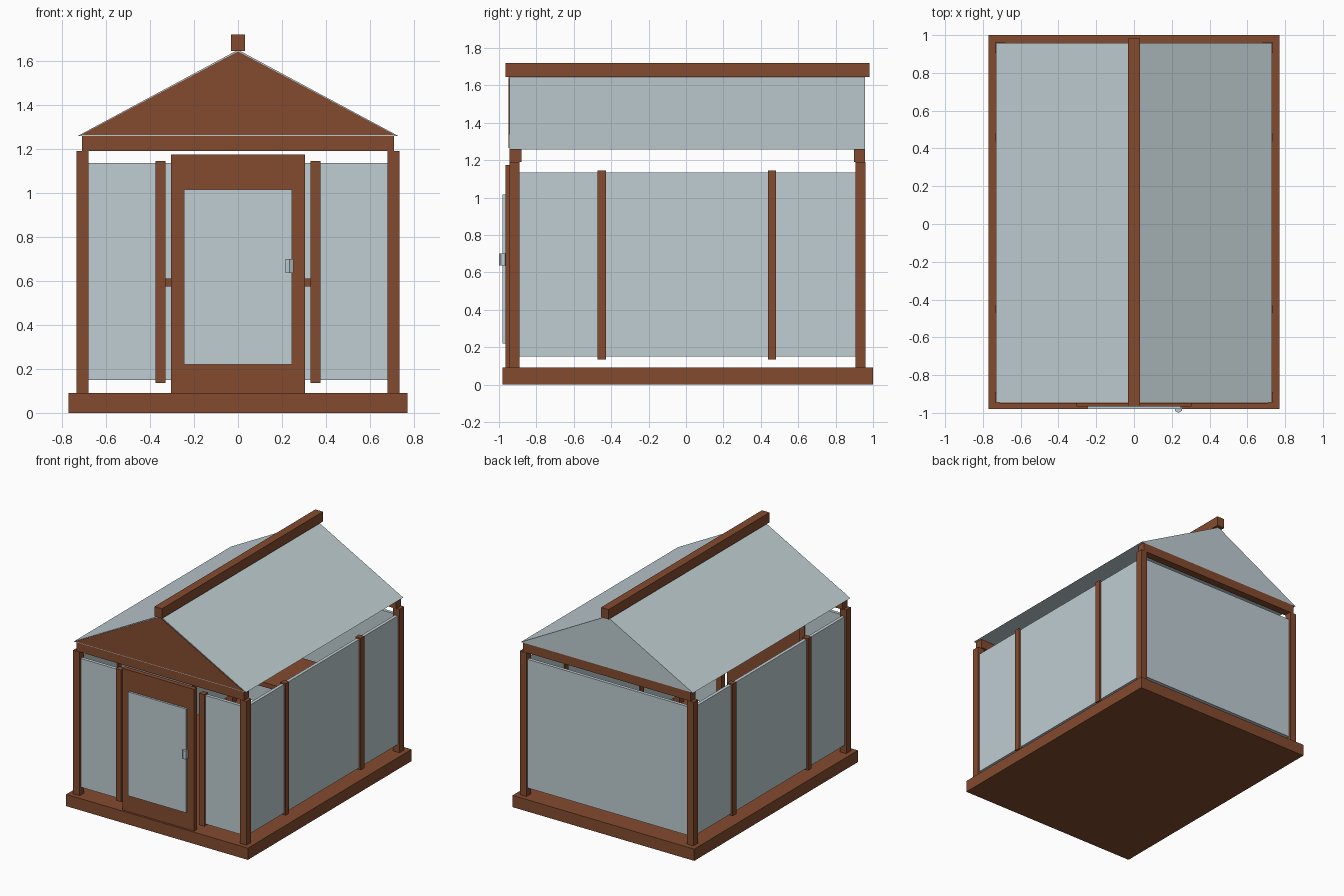
import bpy
import bmesh
import math

default_cube = bpy.data.objects.get("Cube")
if default_cube:
    bpy.data.objects.remove(default_cube, do_unlink=True)


def material(name, colour):
    mat = bpy.data.materials.new(name)
    mat.use_nodes = True
    mat.diffuse_color = colour
    mat.node_tree.nodes["Principled BSDF"].inputs["Base Color"].default_value = colour
    return mat


WOOD = material("reddish_brown_wood", (0.23, 0.07, 0.028, 1))
GLASS = material("pale_blue_glass", (0.52, 0.61, 0.645, 1))


def finish(name, bm, mat):
    bmesh.ops.recalc_face_normals(bm, faces=bm.faces)
    mesh = bpy.data.meshes.new(name)
    bm.to_mesh(mesh)
    bm.free()
    mesh.materials.append(mat)
    obj = bpy.data.objects.new(name, mesh)
    bpy.context.collection.objects.link(obj)
    return obj


def box(name, mat, xs, ys, zs):
    """Box between the given limits on each axis."""
    bm = bmesh.new()
    bmesh.ops.create_cube(bm, size=1)
    for v in bm.verts:
        for axis, (low, high) in enumerate((xs, ys, zs)):
            v.co[axis] = low if v.co[axis] < 0 else high
    return finish(name, bm, mat)


def gable_prism(name, mat, half_width, ys, eave, peak):
    """Triangle profile in x and z, extruded along y."""
    bm = bmesh.new()
    profile = ((-half_width, eave), (half_width, eave), (0, peak))
    face = bm.faces.new([bm.verts.new((x, ys[0], z)) for x, z in profile])
    result = bmesh.ops.extrude_face_region(bm, geom=[face])
    for item in result["geom"]:
        if isinstance(item, bmesh.types.BMVert):
            item.co.y = ys[1]
    return finish(name, bm, mat)


def sided(side, low, high):
    """Limits mirrored to the chosen side of x."""
    return tuple(sorted((side * low, side * high)))


PANE_Z = (0.15, 1.135)
STUD_Z = (0.135, 1.145)
FRONT_Y = (-0.945, -0.89)
BACK_Y = (0.905, 0.96)

# Base slab
box("base", WOOD, (-0.77, 0.77), (-0.98, 1.0), (0, 0.09))

# Corner posts, side walls and front wall halves
for side, label in ((1, "left"), (-1, "right")):
    for end, ys in (("front", FRONT_Y), ("back", BACK_Y)):
        box(f"{label}_{end}_post", WOOD, sided(side, 0.68, 0.735), ys, (0.09, 1.19))
    box(f"{label}_wall_pane", GLASS, sided(side, 0.695, 0.72), (-0.89, 0.905), PANE_Z)
    for end, y in (("front", -0.45), ("back", 0.46)):
        box(f"{label}_{end}_wall_stud", WOOD, sided(side, 0.688, 0.733),
            (y - 0.022, y + 0.022), STUD_Z)
    box(f"{label}_front_pane", GLASS, sided(side, 0.36, 0.68), (-0.93, -0.905), PANE_Z)
    box(f"{label}_front_stud", WOOD, sided(side, 0.33, 0.375), (-0.943, -0.898), STUD_Z)

# Back wall
box("back_pane", GLASS, (-0.68, 0.68), (0.92, 0.945), PANE_Z)

# Tie beams across the ends
box("front_beam", WOOD, (-0.71, 0.71), (-0.943, -0.88), (1.19, 1.259))
box("back_beam", WOOD, (-0.71, 0.71), (0.898, 0.957), (1.19, 1.259))

# Door with glazing and handle
box("door", WOOD, (-0.305, 0.305), (-0.965, -0.93), (0.09, 1.175))
box("door_pane", GLASS, (-0.245, 0.245), (-0.98, -0.964), (0.22, 1.015))
bm = bmesh.new()
bmesh.ops.create_cone(bm, cap_ends=True, segments=6, radius1=0.021, radius2=0.021, depth=0.065)
handle = finish("door_handle", bm, GLASS)
handle.location = (0.235, -0.979, 0.668)
handle.rotation_euler.z = math.radians(0)

# Shelf at the back of the interior
box("shelf", WOOD, (-0.5, 0.5), (0.4, 0.88), (0.575, 0.61))

# Glazed roof, wooden front gable and ridge
gable_prism("roof", GLASS, 0.73, (-0.945, 0.957), 1.258, 1.65)
gable_prism("front_gable", WOOD, 0.712, (-0.95, -0.944), 1.264, 1.643)
box("ridge_beam", WOOD, (-0.032, 0.032), (-0.965, 0.982), (1.645, 1.72))
